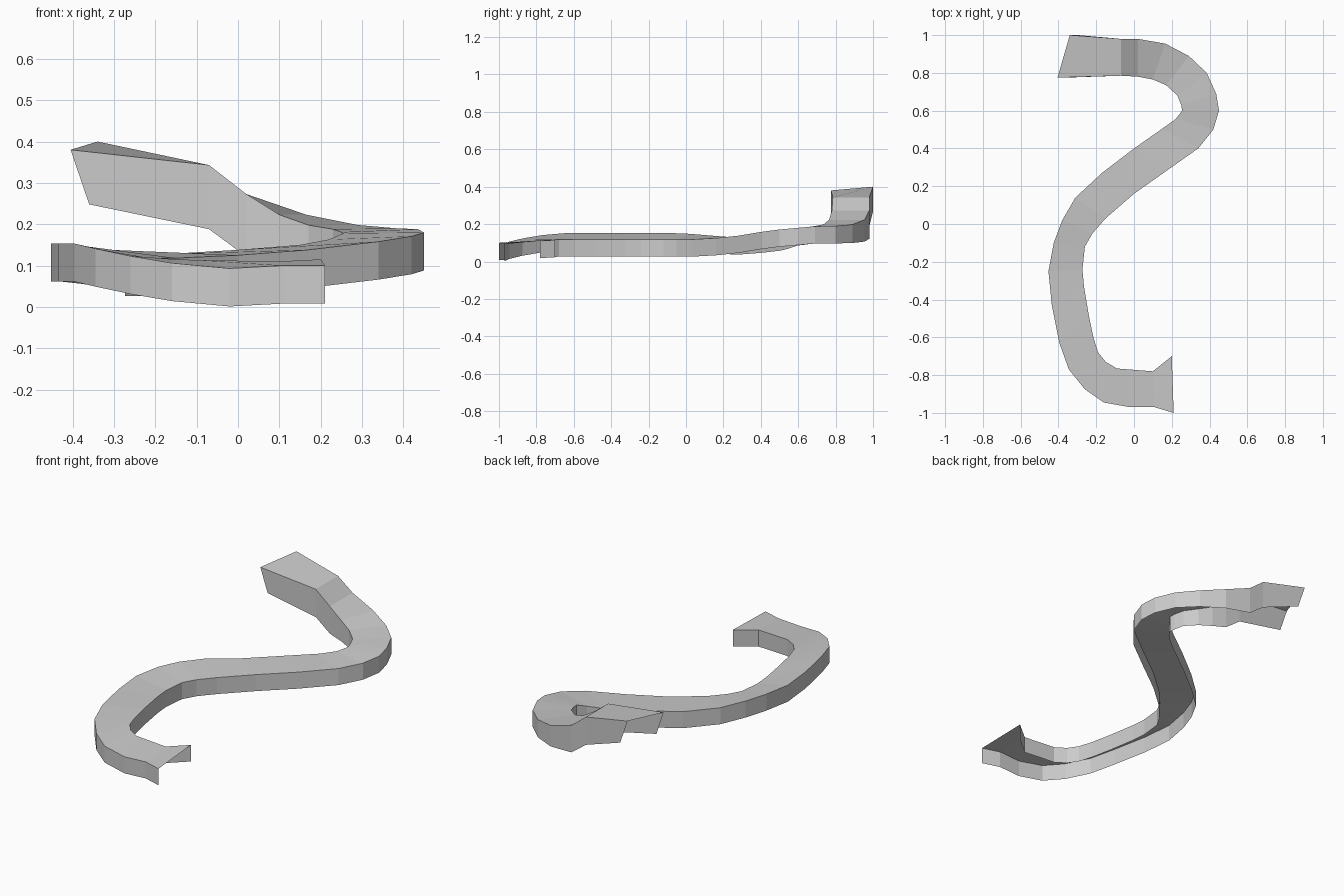
import bpy, bmesh
from mathutils import Vector

# Edge of the road on the left-hand side, travelling front to back
left_edge = [
    (.21, -1, .102), (.11, -.97, .102), (-.02, -.97, .095), (-.16, -.945, .108),
    (-.26, -.875, .125), (-.345, -.77, .143), (-.395, -.63, .155), (-.435, -.43, .155),
    (-.453, -.25, .155), (-.425, -.1, .155), (-.38, .02, .15), (-.31, .14, .14),
    (-.17, .27, .13), (0, .4, .14), (.15, .505, .152), (.22, .555, .165),
    (.255, .6, .18), (.25, .63, .183), (.23, .68, .19), (.17, .735, .2),
    (.1, .765, .225), (.02, .78, .275), (-.07, .785, .345), (-.405, .775, .382)]

# Matching edge on the right-hand side
right_edge = [
    (.2, -.7, .117), (.1, -.78, .112), (-.09, -.765, .115), (-.15, -.73, .117),
    (-.19, -.68, .12), (-.215, -.6, .12), (-.24, -.48, .12), (-.265, -.33, .12),
    (-.273, -.24, .12), (-.26, -.12, .12), (-.22, -.05, .12), (-.15, .03, .12),
    (0, .16, .127), (.17, .28, .14), (.34, .4, .16), (.42, .5, .173),
    (.45, .6, .182), (.435, .69, .19), (.385, .8, .192), (.29, .89, .2),
    (.165, .955, .225), (.02, .98, .275), (-.07, .98, .345), (-.34, 1, .402)]


def skirt_bottom(p, is_last):
    """Lower edge of the side skirt: deeper on the climb, raked at the end."""
    depth = min(.092 + .7 * max(0, p[2] - .19), .155)
    shift = 0
    if is_last:
        depth, shift = .132, .045
    return Vector(p) + Vector((shift, 0, -depth))


# Open-ended, open-bottomed road: top strip with a skirt along each side
bm = bmesh.new()
rows = []
last = len(left_edge) - 1
for i, (l, r) in enumerate(zip(left_edge, right_edge)):
    section = [skirt_bottom(l, i == last), l, r, skirt_bottom(r, i == last)]
    rows.append([bm.verts.new(p) for p in section])
for a, b in zip(rows, rows[1:]):
    for k in range(3):
        bm.faces.new((a[k], a[k + 1], b[k + 1], b[k]))
for v in bm.verts:
    v.co.z -= .002
mesh = bpy.data.meshes.new("winding_road")
bm.to_mesh(mesh)
bm.free()
road = bpy.data.objects.new("winding_road", mesh)
bpy.context.collection.objects.link(road)
